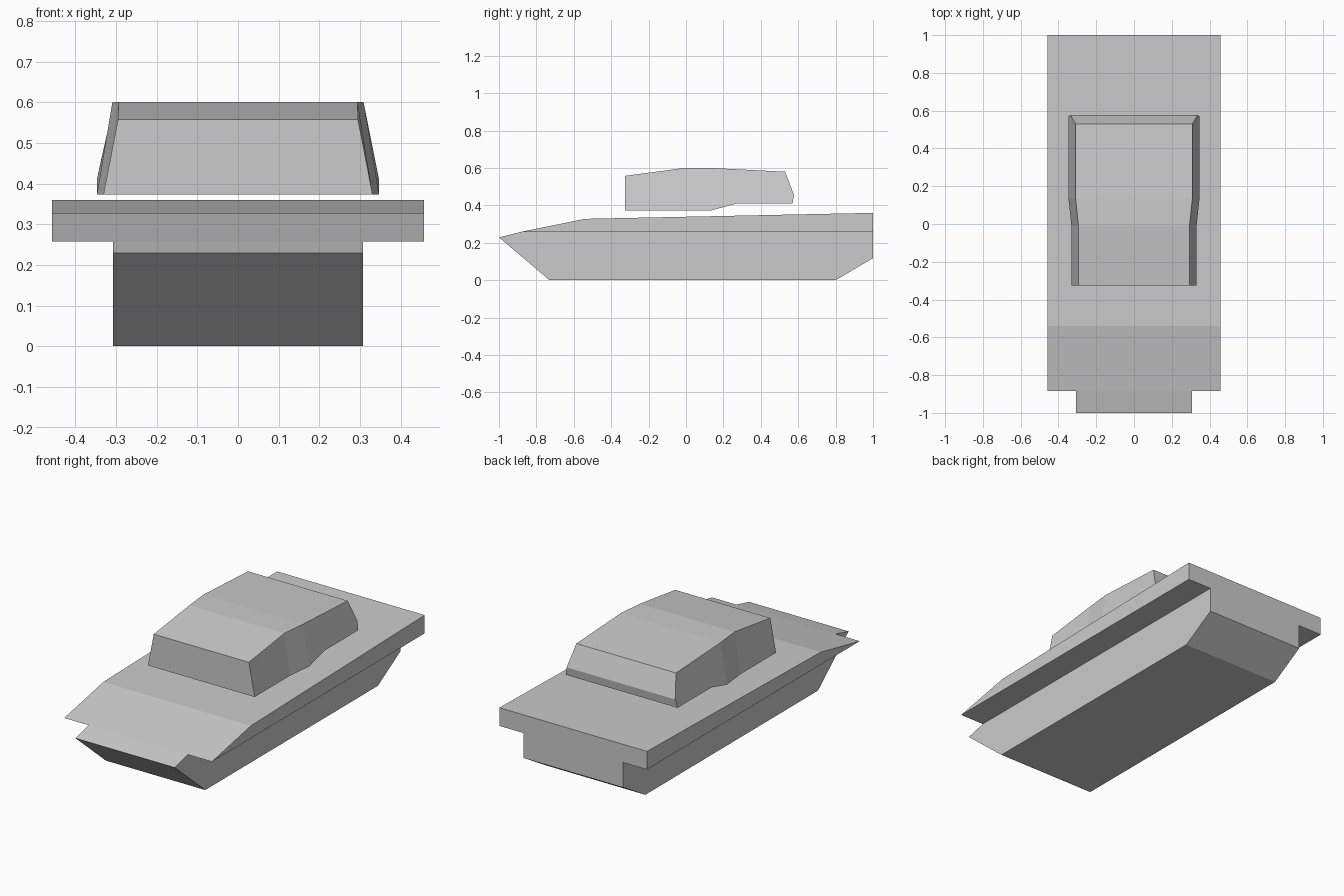
import bpy

if "Cube" in bpy.data.objects:
    bpy.data.objects.remove(bpy.data.objects["Cube"])


def mirrored_loft(name, outline, side_faces):
    """Closed solid from a side outline of (half_width, y, z), mirrored over x = 0."""
    n = len(outline)
    verts = [(x, y, z) for x, y, z in outline] + [(-x, y, z) for x, y, z in outline]
    faces = [(i, i + n, (i + 1) % n + n, (i + 1) % n) for i in range(n)]
    for f in side_faces:
        faces.append(tuple(f))
        faces.append(tuple(i + n for i in reversed(f)))
    mesh = bpy.data.meshes.new(name)
    mesh.from_pydata(verts, [], faces)
    mesh.update()
    obj = bpy.data.objects.new(name, mesh)
    bpy.context.collection.objects.link(obj)
    # Consistent outward normals
    bpy.context.view_layer.objects.active = obj
    obj.select_set(True)
    bpy.ops.object.mode_set(mode='EDIT')
    bpy.ops.mesh.select_all(action='SELECT')
    bpy.ops.mesh.normals_make_consistent(inside=False)
    bpy.ops.object.mode_set(mode='OBJECT')
    obj.select_set(False)
    return obj


def extruded_profile(name, half_width, profile):
    """Straight extrusion of a (y, z) profile across x."""
    return mirrored_loft(name, [(half_width, y, z) for y, z in profile],
                         [range(len(profile))])


# Narrow lower hull with sloped nose and tail
extruded_profile("lower_hull", 0.308, [
    (-1.0, 0.229), (-0.73, 0.0), (0.80, 0.0),
    (1.0, 0.118), (1.0, 0.258), (-0.885, 0.258)])

# Wide wedge-fronted deck overhanging the hull
extruded_profile("upper_deck", 0.458, [
    (-0.885, 0.258), (1.0, 0.258), (1.0, 0.36), (-0.54, 0.328)])

# Turret hovering above the deck, wider towards the rear
mirrored_loft("turret", [
    (0.331, -0.325, 0.373), (0.331, -0.01, 0.373), (0.347, 0.135, 0.373),
    (0.347, 0.27, 0.41), (0.347, 0.57, 0.41), (0.337, 0.577, 0.457),
    (0.309, 0.53, 0.58), (0.309, 0.135, 0.60), (0.294, -0.01, 0.60),
    (0.295, -0.325, 0.558)],
    [(0, 1, 8, 9), (1, 2, 7, 8), (2, 3, 4, 5, 6, 7)])
